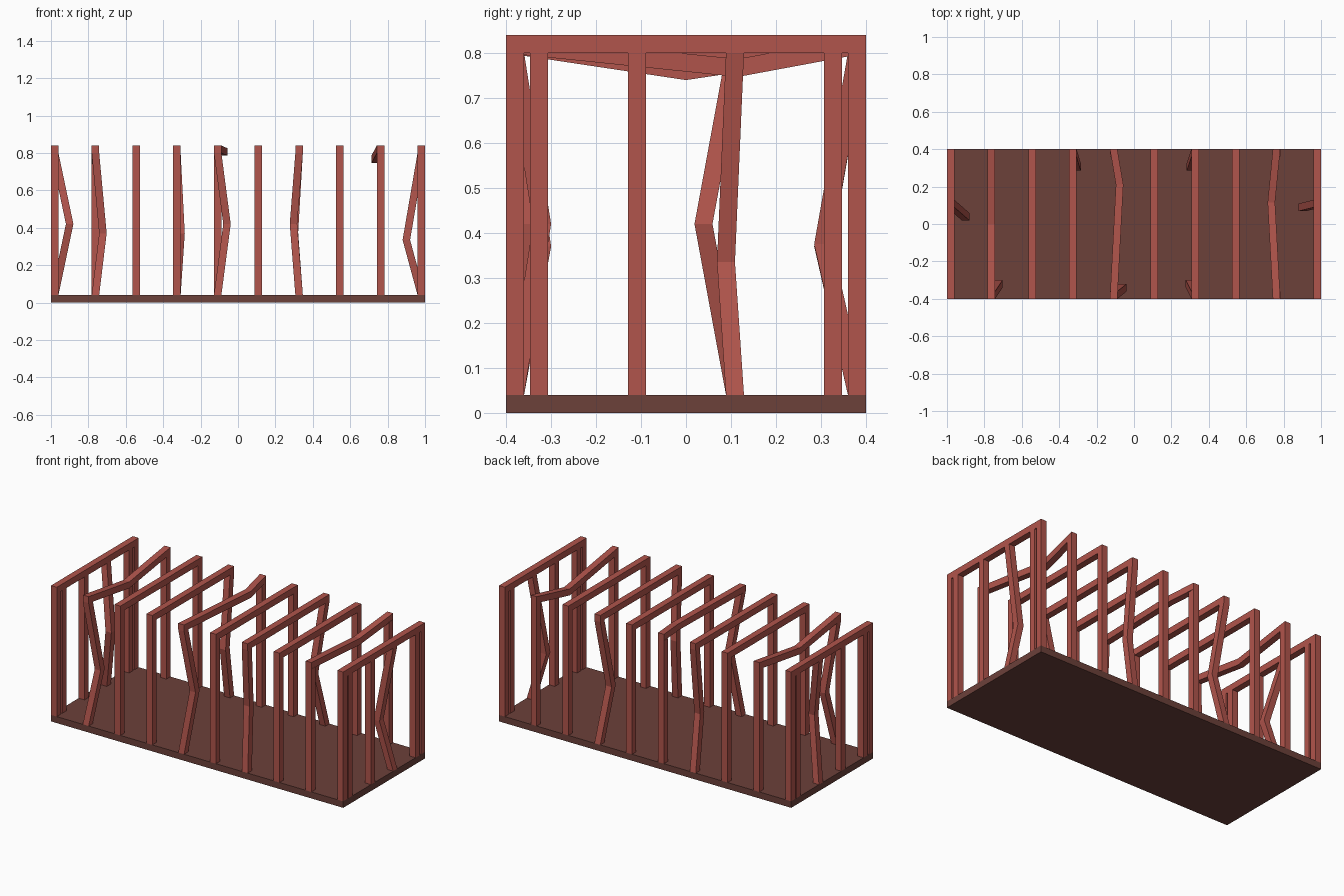
import bpy
import bmesh
from mathutils import Vector

cube = bpy.data.objects.get("Cube")
if cube:
    bpy.data.objects.remove(cube, do_unlink=True)

T = 0.04                      # timber thickness
HALF_Y, TOP = 0.4, 0.84
STEP = (2 - T) / 9            # spacing of frames and end studs


def material(name, rgb):
    mat = bpy.data.materials.new(name)
    mat.use_nodes = True
    color = (*rgb, 1)
    mat.diffuse_color = color
    bsdf = next(n for n in mat.node_tree.nodes if n.type == 'BSDF_PRINCIPLED')
    bsdf.inputs["Base Color"].default_value = color
    return mat


red = material("red painted timber", (0.44, 0.09, 0.072))
brown = material("dark brown floor", (0.15, 0.052, 0.042))


def timber(name, start, end, mat, u, v, bend=None):
    """Bar from start to end with half-section vectors u, v.
    bend = (position along the bar, offset vector) cracks it out of line."""
    a, b = Vector(start), Vector(end)
    centres = [a, b]
    if bend:
        centres.insert(1, a.lerp(b, bend[0]) + Vector(bend[1]))
    u, v = Vector(u), Vector(v)
    bm = bmesh.new()
    rings = [[bm.verts.new(c + u * i + v * j)
              for i, j in ((-1, -1), (1, -1), (1, 1), (-1, 1))] for c in centres]
    for r, s in zip(rings, rings[1:]):
        for k in range(4):
            n = (k + 1) % 4
            bm.faces.new((r[k], r[n], s[n], s[k]))
    bm.faces.new(rings[0][::-1])
    bm.faces.new(rings[-1])
    bmesh.ops.recalc_face_normals(bm, faces=bm.faces)
    mesh = bpy.data.meshes.new(name)
    bm.to_mesh(mesh)
    bm.free()
    mesh.materials.append(mat)
    obj = bpy.data.objects.new(name, mesh)
    bpy.context.collection.objects.link(obj)
    return obj


X, Y, Z = (T / 2, 0, 0), (0, T / 2, 0), (0, 0, T / 2)


def post(name, x, y, bend=None):
    if bend:
        height, dx, dy = bend
        bend = ((height - T) / (TOP - 2 * T), (dx, dy, 0))
    timber(name, (x, y, T), (x, y, TOP - T), red, X, Y, bend)


def beam(name, x, bend=None):
    if bend:
        y, dx, dz = bend
        bend = ((y + HALF_Y) / (2 * HALF_Y), (dx, 0, dz))
    z = TOP - T / 2
    timber(name, (x, -HALF_Y, z), (x, HALF_Y, z), red, X, Z, bend)


# Floor slab
timber("floor", (-1, 0, T / 2), (1, 0, T / 2), brown, (0, HALF_Y, 0), Z)

# Broken members by frame number: posts (height, dx, dy), beams (y, dx, dz)
front_bends = {1: (0.37, 0.04, 0.06), 4: (0.42, 0.05, 0.04), 6: (0.42, -0.03, 0.06)}
back_bends = {3: (0.37, 0.022, -0.075), 6: (0.375, -0.025, -0.075)}
beam_bends = {1: (0, 0, -0.06), 4: (0.21, 0.032, -0.015), 8: (0.115, -0.028, -0.053)}

# Row of portal frames
for i in range(10):
    x = -1 + T / 2 + i * STEP
    post(f"front_post_{i + 1}", x, -HALF_Y + T / 2, front_bends.get(i))
    post(f"back_post_{i + 1}", x, HALF_Y - T / 2, back_bends.get(i))
    beam(f"roof_beam_{i + 1}", x, beam_bends.get(i))

# Studs in both end walls, one cracked inward at each end
end_bends = {-1: (0.42, 0.08, -0.07), 1: (0.335, -0.08, -0.02)}
for side, label in ((-1, "right"), (1, "left")):
    for k in range(4):
        post(f"{label}_end_stud_{k + 1}", side * (1 - T / 2), (k - 1.5) * STEP,
             end_bends[side] if k == 2 else None)
